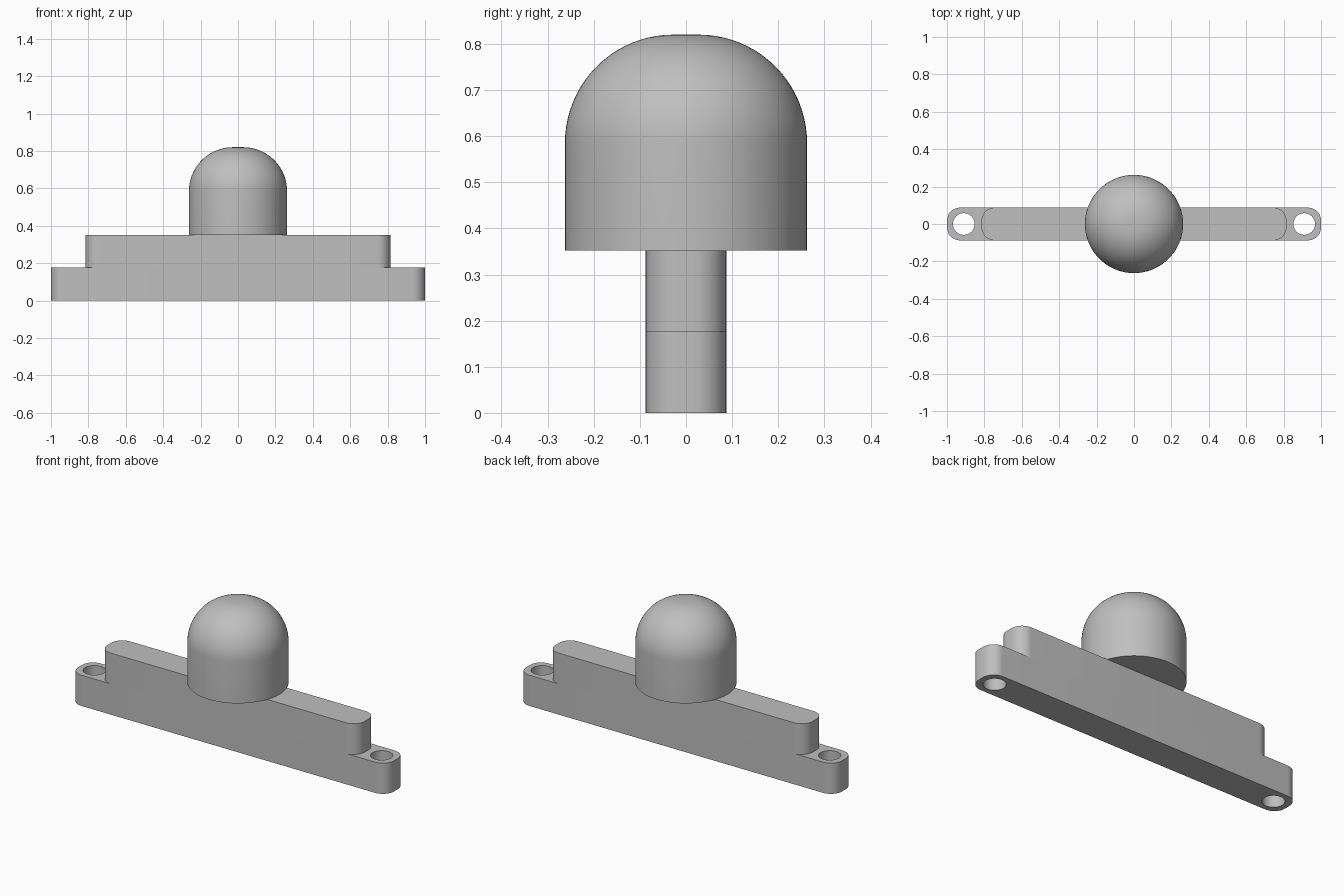
import bpy, bmesh, math

cube = bpy.data.objects.get("Cube")
if cube:
    bpy.data.objects.remove(cube, do_unlink=True)

grey = bpy.data.materials.new("plain grey")
grey.use_nodes = True
GREY = (0.52, 0.52, 0.52, 1)
grey.diffuse_color = GREY
grey.node_tree.nodes["Principled BSDF"].inputs["Base Color"].default_value = GREY

HALF_WIDTH = 0.0875
STEP = 0.176


def finish(bm, name):
    """Turn a bmesh into a smooth, sharp-edged object."""
    bmesh.ops.recalc_face_normals(bm, faces=bm.faces)
    mesh = bpy.data.meshes.new(name)
    bm.to_mesh(mesh)
    bm.free()
    mesh.materials.append(grey)
    obj = bpy.data.objects.new(name, mesh)
    bpy.context.collection.objects.link(obj)
    bpy.ops.object.select_all(action='DESELECT')
    obj.select_set(True)
    bpy.context.view_layer.objects.active = obj
    bpy.ops.object.shade_smooth_by_angle(angle=math.radians(30))
    return obj


def arc(cx, cy, r, start, sweep, steps):
    angles = [math.radians(start + sweep * i / steps) for i in range(steps + 1)]
    return [(cx + r * math.cos(a), cy + r * math.sin(a)) for a in angles]


def add_loop(bm, points, z):
    verts = [bm.verts.new((x, y, z)) for x, y in points]
    for a, b in zip(verts, verts[1:] + verts[:1]):
        bm.edges.new((a, b))


def rounded_bar(name, half_length, z, height, radius=0.07, holes=()):
    """Bar with rounded upright corners and optional through holes."""
    bm = bmesh.new()
    cx, cy = half_length - radius, HALF_WIDTH - radius
    outline = []
    for i, (sx, sy) in enumerate([(1, 1), (-1, 1), (-1, -1), (1, -1)]):
        outline += arc(sx * cx, sy * cy, radius, 90 * i, 90, 12)
    add_loop(bm, outline, z)
    for x, r in holes:
        add_loop(bm, arc(x, 0, r, 0, 360, 40)[:-1], z)
    bmesh.ops.triangle_fill(bm, edges=bm.edges[:], use_beauty=True)
    top = bmesh.ops.extrude_face_region(bm, geom=bm.faces[:])["geom"]
    bmesh.ops.translate(bm, vec=(0, 0, height),
                        verts=[g for g in top if isinstance(g, bmesh.types.BMVert)])
    return finish(bm, name)


# Stepped bar with a mounting hole at each end
rounded_bar("base_bar", 1.0, 0, STEP, holes=[(-0.91, 0.058), (0.91, 0.058)])
rounded_bar("upper_bar", 0.815, STEP, STEP)

# Domed knob: cylinder with a large fillet round its top, spun about z
R, TOP, FILLET = 0.2625, 0.82, 0.235
profile = [(0, 2 * STEP), (R, 2 * STEP)]
profile += arc(R - FILLET, TOP - FILLET, FILLET, 0, 90, 20) + [(0, TOP)]
bm = bmesh.new()
verts = [bm.verts.new((x, 0, z)) for x, z in profile]
edges = [bm.edges.new(pair) for pair in zip(verts, verts[1:])]
bmesh.ops.spin(bm, geom=verts + edges, cent=(0, 0, 0), axis=(0, 0, 1),
               angle=2 * math.pi, steps=72, use_duplicate=False)
bmesh.ops.remove_doubles(bm, verts=bm.verts, dist=0.0001)
finish(bm, "domed_knob")
